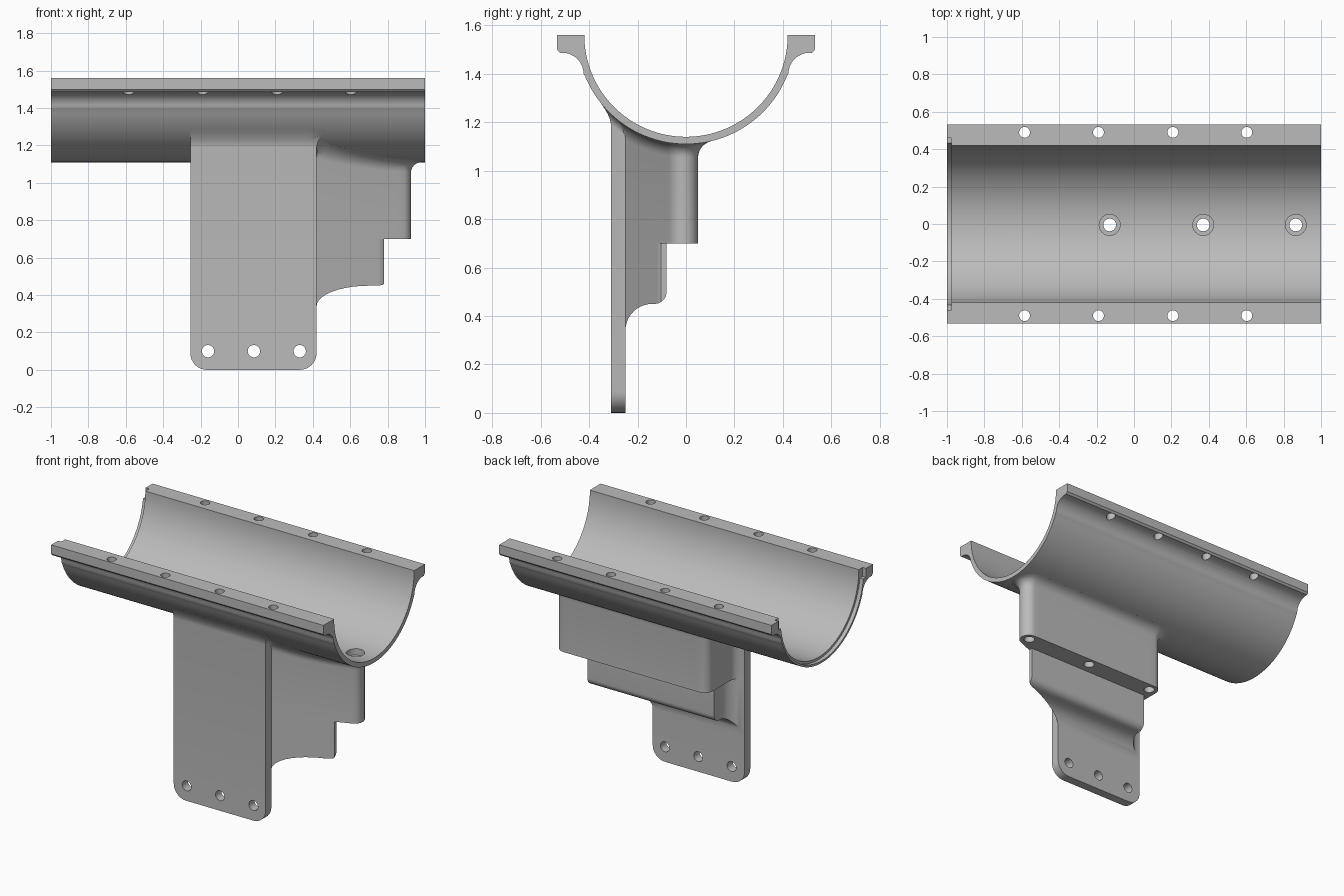
import bpy, bmesh, math
from mathutils import Vector

if "Cube" in bpy.data.objects:
    bpy.data.objects.remove(bpy.data.objects["Cube"], do_unlink=True)

AXIS_Z, R_OUT, R_IN = 1.56, 0.45, 0.42

grey = bpy.data.materials.new("plain_grey")
grey.use_nodes = True
colour = (0.5, 0.5, 0.5, 1)
grey.diffuse_color = colour
grey.node_tree.nodes["Principled BSDF"].inputs["Base Color"].default_value = colour


def loft(name, rings):
    """Skin a list of equal-length closed rings and cap both ends."""
    bm = bmesh.new()
    vs = [[bm.verts.new(p) for p in ring] for ring in rings]
    n = len(vs[0])
    for a, b in zip(vs, vs[1:]):
        for i in range(n):
            j = (i + 1) % n
            bm.faces.new((a[i], a[j], b[j], b[i]))
    bm.faces.new(vs[0])
    bm.faces.new(vs[-1])
    bmesh.ops.recalc_face_normals(bm, faces=bm.faces)
    mesh = bpy.data.meshes.new(name)
    bm.to_mesh(mesh)
    bm.free()
    obj = bpy.data.objects.new(name, mesh)
    bpy.context.collection.objects.link(obj)
    mesh.materials.append(grey)
    return obj


def arc(cx, cy, r, a0, a1, n):
    angles = [math.radians(a0 + (a1 - a0) * i / n) for i in range(n + 1)]
    return [(cx + r * math.cos(a), cy + r * math.sin(a)) for a in angles]


def rod(axis, centre, r, half, sides=32):
    """Round cutter along an axis."""
    ring = arc(0, 0, r, 0, 360 - 360 / sides, sides - 1)
    cx, cy, cz = centre
    place = {"x": lambda u, v, t: (cx + t, cy + u, cz + v),
             "y": lambda u, v, t: (cx + u, cy + t, cz + v),
             "z": lambda u, v, t: (cx + u, cy + v, cz + t)}[axis]
    return loft("cutter", [[place(u, v, t) for u, v in ring] for t in (-half, half)])


def cut(obj, cutter):
    mod = obj.modifiers.new("cut", "BOOLEAN")
    mod.operation = "DIFFERENCE"
    mod.solver = "EXACT"
    mod.object = cutter
    bpy.context.view_layer.objects.active = obj
    bpy.ops.object.modifier_apply(modifier=mod.name)
    bpy.data.objects.remove(cutter, do_unlink=True)


def dense(points, step=0.04):
    out = []
    for a, b in zip(points, points[1:] + points[:1]):
        a, b = Vector(a), Vector(b)
        n = max(1, math.ceil((b - a).length / step))
        out += [a.lerp(b, i / n) for i in range(n)]
    return out


def offset(points, d):
    """Move a counter-clockwise outline outwards."""
    out = []
    for i, p in enumerate(points):
        e1 = (p - points[i - 1]).normalized()
        e2 = (points[(i + 1) % len(points)] - p).normalized()
        n1, n2 = Vector((e1.y, -e1.x)), Vector((e2.y, -e2.x))
        q = p + (n1 + n2) * d / (1 + n1.dot(n2))
        out.append(Vector((max(q.x, -0.255), q.y)))
    return out


def flare(points, r, steps=6):
    """Rings that blend an upright wall into the underside of the trough."""
    rings = []
    for i in range(steps + 1):
        a = math.pi / 2 * i / steps
        ring = offset(points, r * (1 - math.cos(a)))
        rings.append([(p.x, p.y, AXIS_Z - math.sqrt(R_OUT ** 2 - p.y ** 2)
                       - r * (1 - math.sin(a))) for p in ring])
    rings.append([(x, y, 1.35) for x, y, z in rings[-1]])
    return rings


# Trough: half pipe with flanges
half = [(R_IN, AXIS_Z), (0.532, AXIS_Z), (0.532, 1.5), (0.52, 1.487)]
half += arc(0.51, 1.4, 0.087, 90, 180, 8)
half += arc(0, AXIS_Z, R_OUT, -22, -90, 24)
inner = arc(0, AXIS_Z, R_IN, 180, 360, 64)[:-1]
profile = half + [(-y, z) for y, z in half[-2:0:-1]] + inner
trough = loft("trough", [[(x, y, z) for y, z in profile] for x in (-1, 1)])

# Stepped seat at one end of the trough
cut(trough, rod("x", (-1.075, 0, AXIS_Z), 0.436, 0.1, 96))
notch = [(-0.46, 1.5), (0.46, 1.5), (0.46, 1.7), (-0.46, 1.7)]
cut(trough, loft("cutter", [[(x, y, z) for y, z in notch] for x in (-1.2, -0.975)]))

# Flange bolt holes
for x in (-0.585, -0.19, 0.208, 0.603):
    for y in (-0.49, 0.49):
        cut(trough, rod("z", (x, y, 1.5), 0.029, 0.2))

# Mounting plate with rounded lower corners
mid, half_w, corner = 0.0825, 0.3375, 0.09
plan = dense([(-0.255, -0.31), (0.42, -0.31), (0.42, -0.25), (-0.255, -0.25)])
rings = []
for i in range(9):
    a = math.pi / 2 * i / 8
    s = (half_w - corner * (1 - math.sin(a))) / half_w
    rings.append([(mid + (p.x - mid) * s, p.y, corner * (1 - math.cos(a))) for p in plan])
plate = loft("mounting_plate", rings + flare(plan, 0.045))
for x in (-0.16, 0.085, 0.33):
    cut(plate, rod("y", (x, -0.28, 0.1), 0.033, 0.1))

# Drain block, sloping out from the plate to a rounded end
outline = [(-0.255, -0.27), (0.41, -0.27), (0.42, -0.25)]
outline += arc(0.865, -0.01, 0.06, -68, 90, 12)
outline += arc(-0.13, -0.01, 0.06, 90, 180, 8)
outline += arc(-0.25, -0.19, 0.06, 0, -90, 6)
outline = dense(outline)
block = loft("drain_block", [[(p.x, p.y, 0.7) for p in outline]] + flare(outline, 0.055))

# Keep the pipe bore clear
for part in (plate, block):
    cut(part, rod("x", (0, 0, AXIS_Z), 0.43, 2, 96))

# Drain holes with wider mouths
for x in (-0.13, 0.37, 0.865):
    for part in (trough, block):
        cut(part, rod("z", (x, -0.005, 1), 0.034, 0.5))
        cut(part, rod("z", (x, -0.005, 1.3), 0.056, 0.2))

# Lower step, curving from the plate to a rounded lower edge
side = [(-0.27, 0.33)] + arc(-0.14, 0.34, 0.11, 180, 90, 10) + arc(-0.13, 0.5, 0.05, -90, 0, 8)
rings = []
for y, z in side:
    right = min(0.78, 0.42 + max(0, y + 0.25) / 0.395)
    bend = max(0, min(1, (-0.15 - y) / 0.1))
    left = -0.15 - 0.1 * (1 - math.sqrt(1 - bend ** 2))
    rings.append([(left, y, z), (right, y, z), (right, y, 0.7), (left, y, 0.7)])
step = loft("lower_step", rings)

# Smooth shading with crisp edges
bpy.ops.object.select_all(action="DESELECT")
for part in (trough, plate, block, step):
    part.select_set(True)
bpy.context.view_layer.objects.active = trough
bpy.ops.object.shade_smooth_by_angle(angle=math.radians(30))
